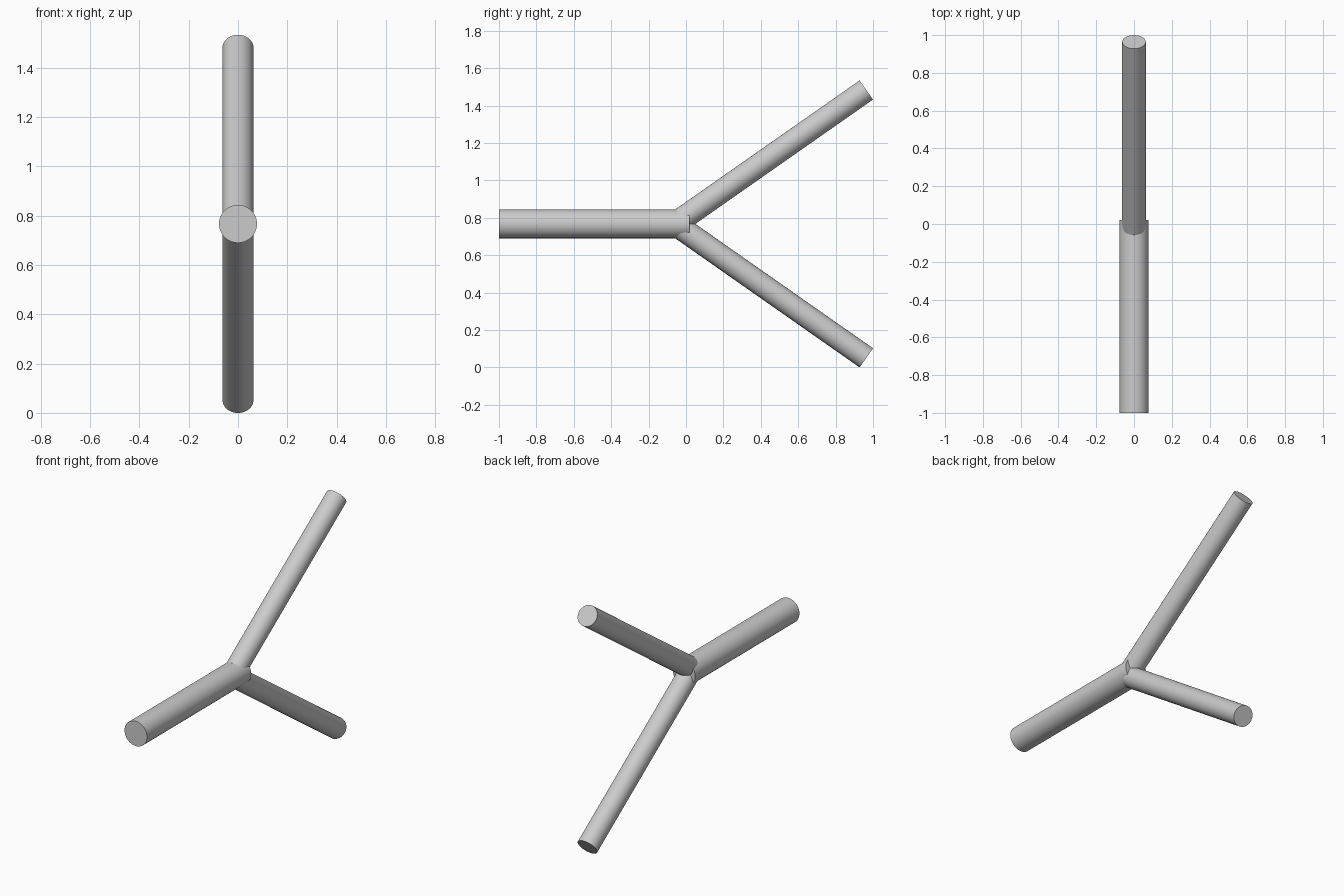
import bpy
import math
from mathutils import Vector

default = bpy.data.objects.get("Cube")
if default:
    bpy.data.objects.remove(default, do_unlink=True)

grey = bpy.data.materials.new("light grey")
grey.use_nodes = True
colour = (0.6, 0.6, 0.6, 1)
grey.diffuse_color = colour
grey.node_tree.nodes["Principled BSDF"].inputs["Base Color"].default_value = colour


def rod(name, start, end, radius):
    """Capped cylinder running from start to end."""
    start, end = Vector(start), Vector(end)
    axis = end - start
    bpy.ops.mesh.primitive_cylinder_add(
        vertices=48, radius=radius, depth=axis.length, location=(start + end) / 2)
    obj = bpy.context.object
    obj.name = name
    obj.rotation_euler = axis.to_track_quat("Z", "Y").to_euler()
    obj.data.materials.append(grey)
    bpy.ops.object.shade_smooth_by_angle(angle=math.radians(30))
    return obj


# Thick stem lying level along the front
MID = 0.767
rod("stem", (0, -1, MID), (0, 0.02, MID), 0.077)

# Two thinner branches spreading up and down towards the back
for name, side in (("upper_branch", 1), ("lower_branch", -1)):
    rod(name, (0, -0.059, MID), (0, 0.964, MID + side * 0.716), 0.0625)
